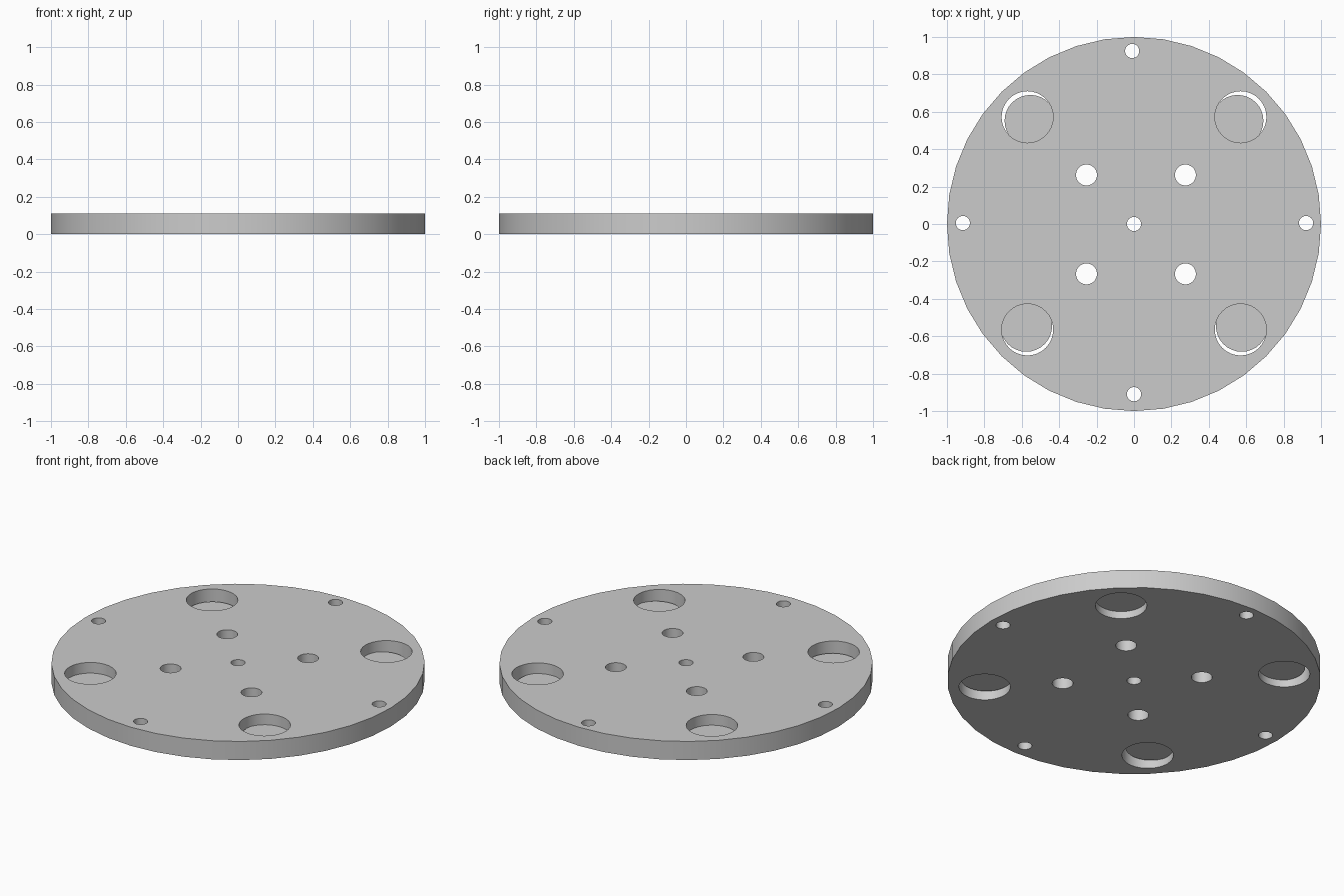
import bpy

cube = bpy.data.objects.get("Cube")
if cube:
    bpy.data.objects.remove(cube, do_unlink=True)

THICK = 0.11

grey = bpy.data.materials.new("plain grey")
grey.use_nodes = True
colour = (0.6, 0.6, 0.6, 1)
grey.diffuse_color = colour
grey.node_tree.nodes["Principled BSDF"].inputs["Base Color"].default_value = colour


def cylinder(name, x, y, radius, low, high, sides):
    bpy.ops.mesh.primitive_cylinder_add(
        vertices=sides, radius=radius, depth=high - low,
        location=(x, y, (low + high) / 2))
    obj = bpy.context.object
    obj.name = name
    obj.data.materials.append(grey)
    return obj


def smooth(obj):
    bpy.ops.object.select_all(action='DESELECT')
    obj.select_set(True)
    bpy.context.view_layer.objects.active = obj
    bpy.ops.object.shade_smooth_by_angle()


# Round base plate
plate = cylinder("base_plate", 0, 0, 1, 0, THICK, 40)

# Through holes: centre, rim, inner square and large outer square
small, medium, large = 0.038, 0.056, 0.138
holes = [(0, 0, small), (-0.01, 0.925, small), (0, -0.91, small),
         (-0.915, 0.005, small), (0.92, 0.005, small)]
holes += [(x, y, medium) for x in (-0.254, 0.275) for y in (-0.267, 0.262)]
holes += [(x, y, large) for x in (-0.57, 0.57) for y in (-0.565, 0.572)]
cutters = [cylinder("hole_cutter", x, y, r, -0.1, THICK + 0.1, 32)
           for x, y, r in holes]
for cutter in cutters:
    cutter.hide_render = True
bpy.ops.object.select_all(action='DESELECT')
for cutter in cutters:
    cutter.select_set(True)
bpy.context.view_layer.objects.active = cutters[0]
bpy.ops.object.join()
cutter = bpy.context.object

# Cut the holes and drop the cutter
bpy.ops.object.select_all(action='DESELECT')
plate.select_set(True)
bpy.context.view_layer.objects.active = plate
cut = plate.modifiers.new("holes", 'BOOLEAN')
cut.operation = 'DIFFERENCE'
cut.solver = 'EXACT'
cut.object = cutter
bpy.ops.object.modifier_apply(modifier=cut.name)
bpy.data.objects.remove(cutter, do_unlink=True)
smooth(plate)

# Thin floors half way down the large holes, set slightly off centre
for side, sx in (("right", -1), ("left", 1)):
    for end, y, dx, dy in (("back", 0.572, -0.016, -0.02),
                           ("front", -0.565, 0.006, 0.02)):
        floor = cylinder(f"pocket_floor_{end}_{side}", sx * (0.57 + dx),
                         y + dy, large, 0.043, 0.047, 32)
        smooth(floor)
